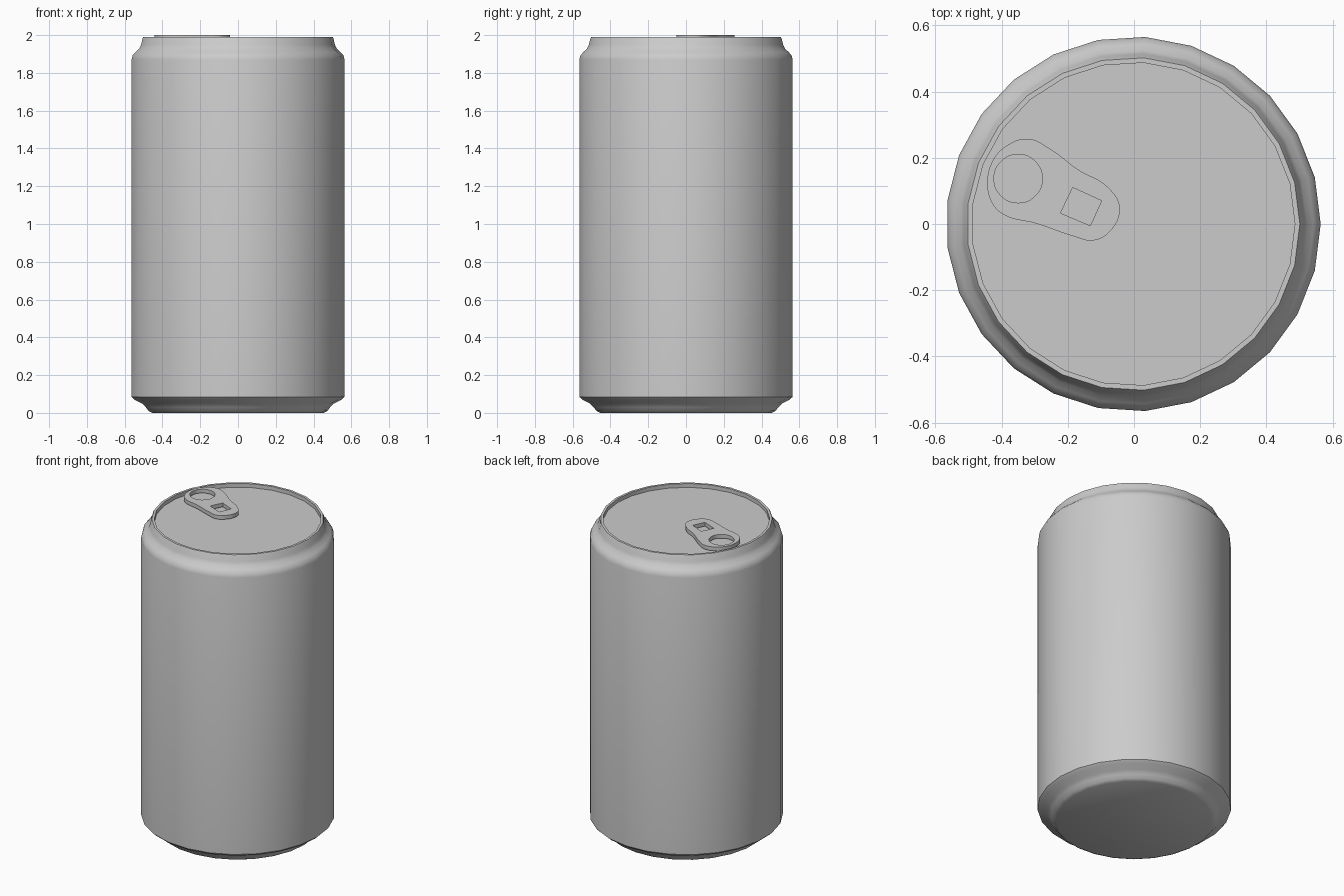
import bpy, bmesh, math
from mathutils import Matrix

if "Cube" in bpy.data.objects:
    bpy.data.objects.remove(bpy.data.objects["Cube"], do_unlink=True)

SIDES = 25
aluminium = bpy.data.materials.new("brushed_aluminium")
aluminium.use_nodes = True
colour = (0.6, 0.6, 0.6, 1)
aluminium.diffuse_color = colour
aluminium.node_tree.nodes["Principled BSDF"].inputs["Base Color"].default_value = colour


def finish(obj, angle):
    bpy.ops.object.select_all(action="DESELECT")
    obj.select_set(True)
    bpy.context.view_layer.objects.active = obj
    if obj.type == "CURVE":
        bpy.ops.object.convert(target="MESH")
        obj = bpy.context.object
    obj.data.materials.clear()
    obj.data.materials.append(aluminium)
    bpy.ops.object.shade_smooth_by_angle(angle=math.radians(angle))


def lathe(name, profile, angle):
    """Spin a (radius, height) profile round z and cap its open ends."""
    bm = bmesh.new()
    rings = []
    for r, z in profile:
        rings.append([bm.verts.new(Matrix.Rotation(math.tau * i / SIDES, 3, "Z") @ Matrix.Translation((r, 0, z)).translation)
                      for i in range(SIDES)])
    for low, high in zip(rings, rings[1:]):
        for i in range(SIDES):
            j = (i + 1) % SIDES
            bm.faces.new((low[i], low[j], high[j], high[i]))
    bm.faces.new(rings[0][::-1])
    bm.faces.new(rings[-1])
    mesh = bpy.data.meshes.new(name)
    bm.to_mesh(mesh)
    bm.free()
    obj = bpy.data.objects.new(name, mesh)
    obj.location.x = -0.002
    bpy.context.collection.objects.link(obj)
    finish(obj, angle)


# Can: tapered foot, straight wall, rounded shoulder, rim and recessed lid
lathe("can_body", [
    (0.455, 0), (0.475, 0.01), (0.49, 0.03), (0.51, 0.05), (0.55, 0.07), (0.566, 0.085),
    (0.566, 1.87), (0.56, 1.893), (0.545, 1.91), (0.525, 1.928), (0.515, 1.95),
    (0.508, 1.98), (0.503, 1.99), (0.488, 1.99), (0.488, 1.965)], 40)

# Pull tab: rounded outline with a finger hole and a square rivet hole
tab = bpy.data.curves.new("pull_tab", "CURVE")
tab.dimensions = "2D"
tab.fill_mode = "BOTH"
tab.extrude = 0.0125
tab.resolution_u = 6


def add_loop(points, handle):
    spline = tab.splines.new("BEZIER")
    spline.bezier_points.add(len(points) - 1)
    for p, (x, y) in zip(spline.bezier_points, points):
        p.co = (x, y, 0)
        p.handle_left_type = p.handle_right_type = handle
    spline.use_cyclic_u = True


add_loop([(-0.443, 0.125), (-0.43, 0.185), (-0.39, 0.233), (-0.32, 0.257), (-0.255, 0.228),
          (-0.17, 0.165), (-0.08, 0.112), (-0.043, 0.05), (-0.075, -0.025), (-0.125, -0.05),
          (-0.18, -0.038), (-0.29, 0.0), (-0.40, 0.032), (-0.432, 0.07)], "AUTO")
add_loop([(-0.35 + 0.073 * math.cos(i * math.tau / 8), 0.137 + 0.073 * math.sin(i * math.tau / 8))
          for i in range(8)], "AUTO")
add_loop([(-0.185, 0.11), (-0.098, 0.07), (-0.132, -0.005), (-0.222, 0.033)], "VECTOR")
pull_tab = bpy.data.objects.new("pull_tab", tab)
pull_tab.location.z = 1.9875
bpy.context.collection.objects.link(pull_tab)
finish(pull_tab, 30)
